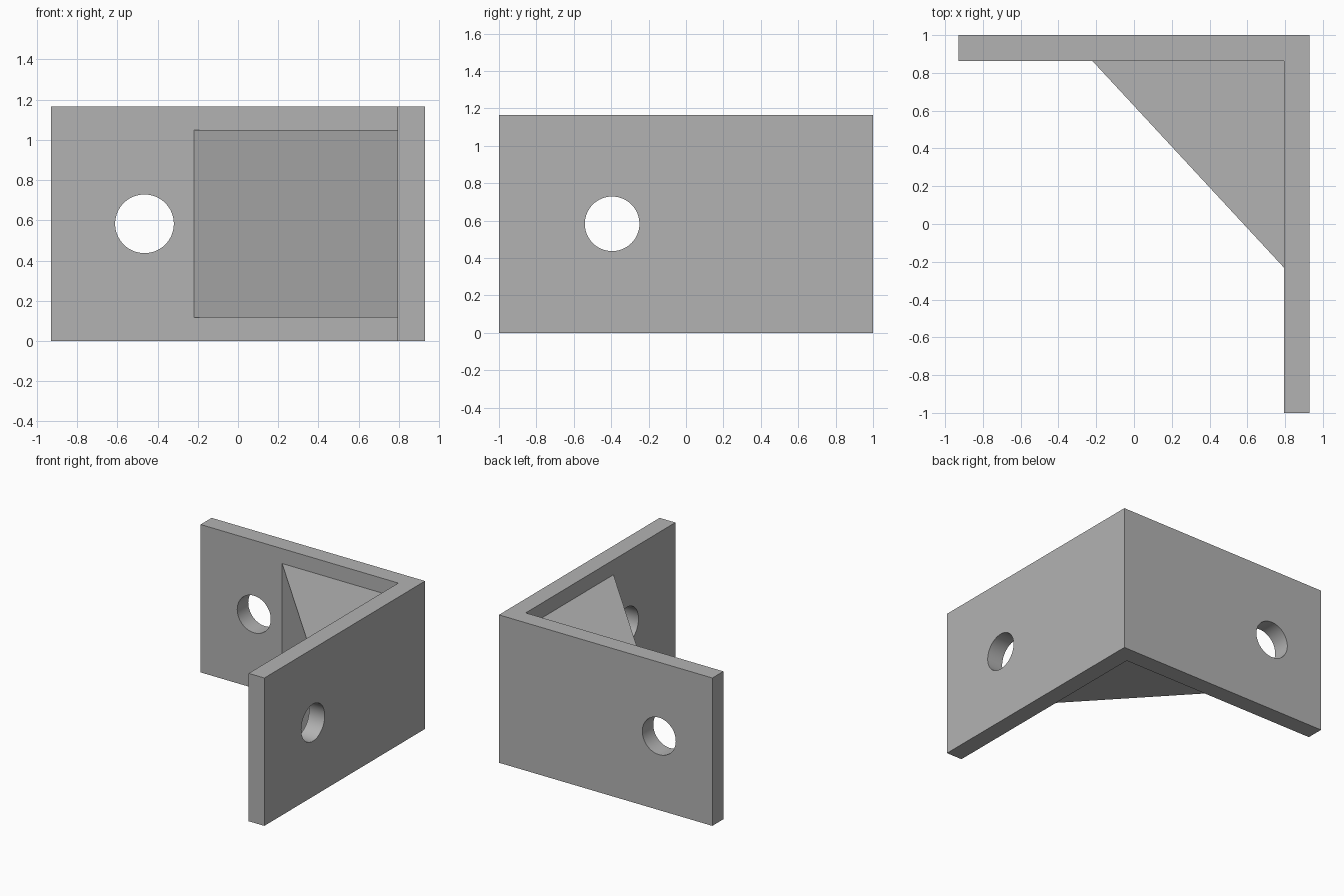
import bpy
import bmesh
from math import pi, radians
from mathutils import Matrix

cube = bpy.data.objects.get("Cube")
if cube:
    bpy.data.objects.remove(cube, do_unlink=True)

HEIGHT = 1.165
HALF_X, HALF_Y = 0.93, 1.0
WALL = 0.137
HOLE_RADIUS = 0.146
INNER_X, INNER_Y = HALF_X - WALL, HALF_Y - WALL

grey = bpy.data.materials.new("grey")
grey.use_nodes = True
colour = (0.45, 0.45, 0.45, 1)
grey.diffuse_color = colour
grey.node_tree.nodes["Principled BSDF"].inputs["Base Color"].default_value = colour


def add_object(name, bm):
    bmesh.ops.recalc_face_normals(bm, faces=bm.faces)
    mesh = bpy.data.meshes.new(name)
    bm.to_mesh(mesh)
    bm.free()
    mesh.materials.append(grey)
    obj = bpy.data.objects.new(name, mesh)
    bpy.context.collection.objects.link(obj)
    return obj


def prism(name, outline, bottom, top):
    bm = bmesh.new()
    face = bm.faces.new([bm.verts.new((x, y, bottom)) for x, y in outline])
    raised = bmesh.ops.extrude_face_region(bm, geom=[face])["geom"]
    verts = [v for v in raised if isinstance(v, bmesh.types.BMVert)]
    bmesh.ops.translate(bm, verts=verts, vec=(0, 0, top - bottom))
    return add_object(name, bm)


def drill(obj, centre, axis):
    bm = bmesh.new()
    turn = Matrix.Rotation(pi / 2, 4, axis)
    bmesh.ops.create_cone(bm, cap_ends=True, segments=64, radius1=HOLE_RADIUS,
                          radius2=HOLE_RADIUS, depth=WALL * 3,
                          matrix=Matrix.Translation(centre) @ turn)
    cutter = add_object("hole_cutter", bm)
    cutter.hide_render = True
    cut = obj.modifiers.new("hole", 'BOOLEAN')
    cut.operation = 'DIFFERENCE'
    cut.solver = 'EXACT'
    cut.object = cutter
    bpy.context.view_layer.objects.active = obj
    bpy.ops.object.modifier_apply(modifier=cut.name)
    bpy.data.objects.remove(cutter, do_unlink=True)


# Two upright plates joined at a corner
plates = prism("angle_plates", [
    (-HALF_X, HALF_Y), (-HALF_X, INNER_Y), (INNER_X, INNER_Y),
    (INNER_X, -HALF_Y), (HALF_X, -HALF_Y), (HALF_X, HALF_Y)], 0, HEIGHT)

# One bolt hole through each plate
drill(plates, (-0.465, HALF_Y - WALL / 2, HEIGHT / 2), 'X')
drill(plates, (HALF_X - WALL / 2, -0.395, HEIGHT / 2), 'Y')

# Solid triangular brace in the inner corner
brace = prism("corner_brace", [
    (-0.22, INNER_Y), (INNER_X, -0.23), (INNER_X, INNER_Y)], 0.117, 1.048)

# Smooth hole walls, sharp plate edges
bpy.ops.object.select_all(action='DESELECT')
plates.select_set(True)
bpy.context.view_layer.objects.active = plates
bpy.ops.object.shade_smooth_by_angle(angle=radians(30))
